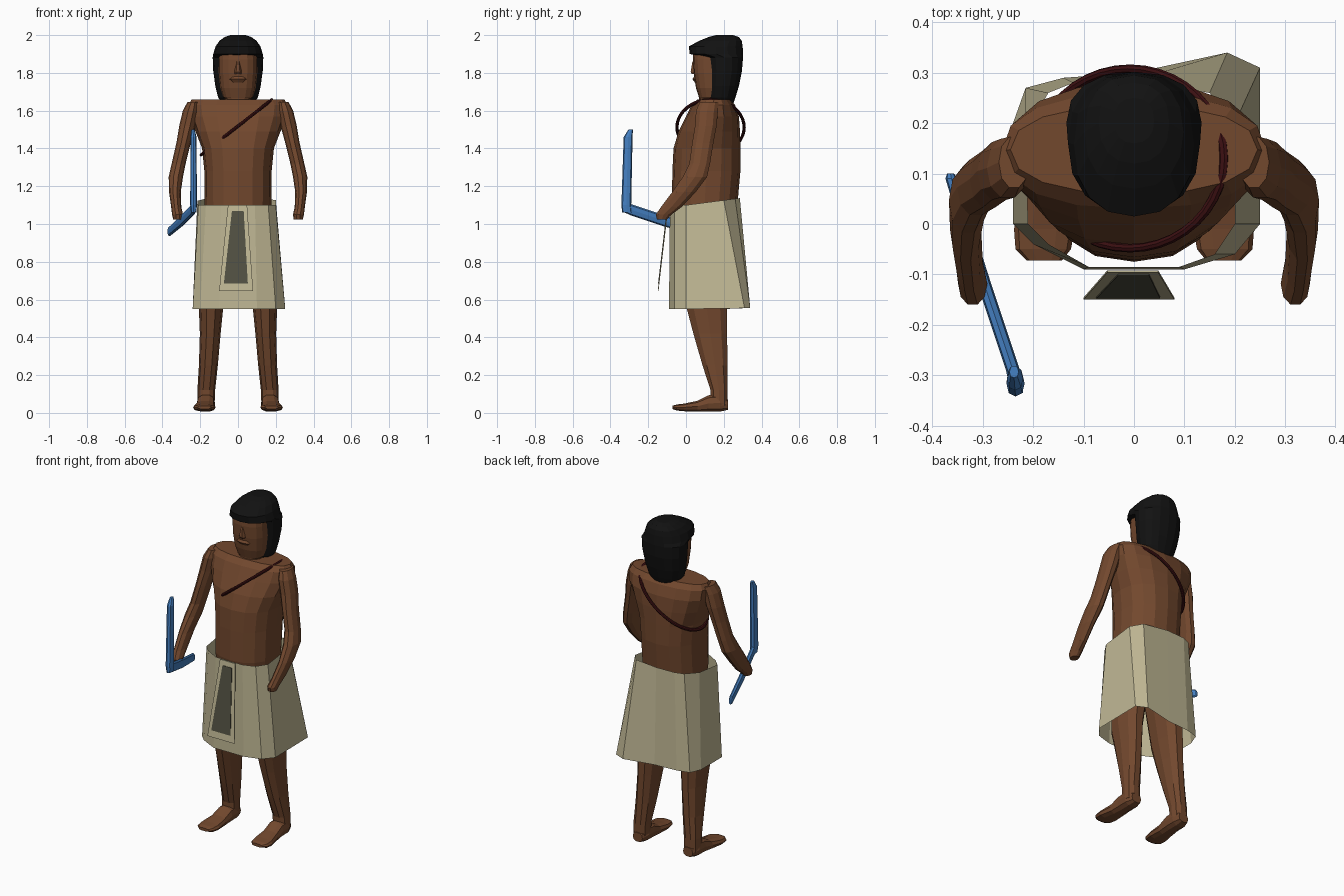
import bpy, bmesh, math

def material(name, rgb):
    m = bpy.data.materials.new(name)
    m.diffuse_color = (*rgb, 1)
    return m

SKIN = material("brown skin", (0.17, 0.065, 0.027))
LINEN = material("pale linen", (0.53, 0.48, 0.30))
DARK = material("dark apron cloth", (0.085, 0.083, 0.055))
HAIR = material("black hair", (0.006, 0.006, 0.006))
BLUE = material("blue metal", (0.06, 0.22, 0.55))
STRAP = material("maroon strap", (0.045, 0.005, 0.006))

def loft(name, rings, mat, cap=True):
    """Skin a list of equal-length point rings."""
    bm = bmesh.new()
    vr = [[bm.verts.new(p) for p in r] for r in rings]
    n = len(vr[0])
    for a, b in zip(vr, vr[1:]):
        for i in range(n):
            j = (i + 1) % n
            bm.faces.new((a[i], a[j], b[j], b[i]))
    if cap:
        bm.faces.new(vr[0])
        bm.faces.new(vr[-1])
    bmesh.ops.recalc_face_normals(bm, faces=bm.faces)
    me = bpy.data.meshes.new(name)
    bm.to_mesh(me)
    bm.free()
    me.materials.append(mat)
    ob = bpy.data.objects.new(name, me)
    bpy.context.collection.objects.link(ob)
    return ob

def oval(n, power):
    """Unit superellipse points."""
    out = []
    for i in range(n):
        t = 2 * math.pi * i / n
        c, s = math.cos(t), math.sin(t)
        out.append((math.copysign(abs(c) ** (2 / power), c),
                    math.copysign(abs(s) ** (2 / power), s)))
    return out

def stack(rows, n=12, power=2.2):
    """Level rings from rows of (x, z, half width, y front, y back)."""
    return [[(x + w * u, (f + b) / 2 + (b - f) / 2 * v, z) for u, v in oval(n, power)]
            for x, z, w, f, b in rows]

def along_y(rows, n=10, power=2.6):
    """Upright rings from rows of (x, y, half width, z low, z high)."""
    return [[(x + w * u, y, (lo + hi) / 2 + (hi - lo) / 2 * v) for u, v in oval(n, power)]
            for x, y, w, lo, hi in rows]

def mirrored(rows, s):
    return [(s * r[0], *r[1:]) for r in rows]

# Torso
loft("torso", stack([
    (0, 0.95, .16, -.05, .24), (0, 1.10, .177, -.075, .272), (0, 1.28, .178, -.072, .288),
    (0, 1.40, .19, -.066, .288), (0, 1.49, .225, -.04, .286), (0, 1.57, .255, .0, .28),
    (0, 1.63, .262, .03, .26), (0, 1.66, .245, .06, .235)], 16, 2.3), SKIN)

# Head, neck and face
loft("head", stack([
    (0, 1.62, .075, .07, .23), (0, 1.665, .072, .07, .22), (0, 1.672, .08, .068, .22),
    (0, 1.72, .095, .053, .24), (0, 1.80, .103, .04, .25), (0, 1.87, .103, .036, .25),
    (0, 1.92, .10, .04, .25)], 16, 2.6), SKIN)
loft("nose", stack([(0, 1.86, .01, .032, .06), (0, 1.805, .02, .022, .06),
                    (0, 1.795, .018, .028, .06)], 6, 2), SKIN)
loft("lips", stack([(0, 1.78, .04, .042, .08), (0, 1.767, .05, .034, .08),
                    (0, 1.75, .035, .046, .08)], 8, 2), SKIN)

# Hair: long at the back and sides, with a fringe over the forehead
loft("hair", stack([
    (0, 1.635, .08, .13, .25), (0, 1.67, .105, .112, .262), (0, 1.73, .12, .108, .28),
    (0, 1.81, .131, .107, .296), (0, 1.882, .134, .10, .302), (0, 1.90, .131, .02, .302),
    (0, 1.94, .119, .015, .30), (0, 1.97, .098, .07, .295), (0, 1.99, .07, .12, .28),
    (0, 2.0, .04, .16, .25)], 16, 2.3), HAIR)

# Limbs, mirrored left and right
arm = [(.238, 1.645, .03, .07, .175), (.25, 1.60, .042, .05, .172), (.268, 1.52, .043, .045, .165),
       (.288, 1.43, .038, .03, .148), (.314, 1.32, .037, .015, .13), (.329, 1.25, .038, -.02, .115),
       (.334, 1.17, .031, -.075, .055), (.327, 1.09, .027, -.135, -.02),
       (.32, 1.05, .029, -.162, -.075), (.319, 1.025, .024, -.155, -.10)]
leg = [(.09, 1.05, .085, -.01, .24), (.12, .80, .08, -.02, .235), (.143, .55, .064, .0, .222),
       (.147, .42, .055, .035, .222), (.157, .25, .05, .085, .222), (.168, .12, .047, .128, .222),
       (.17, .04, .046, .13, .222)]
foot = [(.168, .222, .032, .015, .07), (.17, .18, .048, .005, .10), (.17, .12, .048, .005, .095),
        (.173, .06, .05, .005, .065), (.178, -.01, .06, .008, .05), (.18, -.05, .055, .012, .045),
        (.178, -.072, .035, .02, .038)]
for side, s in (("left", 1), ("right", -1)):
    loft(side + "_arm", stack(mirrored(arm, s), 10, 2.1), SKIN)
    loft(side + "_leg", stack(mirrored(leg, s), 10, 2.3), SKIN)
    loft(side + "_foot", along_y(mirrored(foot, s)), SKIN)

# Kilt: an open flared sheet with an uneven back
hem = [(-.1, -.09), (.1, -.09), (.2, -.06), (.25, 0), (.25, .31), (.185, .34),
       (0, .30), (-.14, .29), (-.215, .27), (-.24, .2), (-.24, 0), (-.2, -.04)]
waist = [(-.09, -.085), (.09, -.085), (.16, -.06), (.2, 0), (.2, .2), (.15, .26),
         (0, .285), (-.12, .28), (-.17, .26), (-.215, .18), (-.21, 0), (-.17, -.04)]
loft("kilt", [[(x, y, .55 + .04 * max(0, y - .2)) for x, y in hem],
              [(x, y, 1.10 + .13 * max(0, y)) for x, y in waist]], LINEN, cap=False)

# Apron plates hanging out from the waist
def apron(name, low, high, z0, z1, lift, mat):
    rings = []
    for d in (0, .004):
        rings.append([(x, -.092 - (1.1 - z) * .118 - lift - d, z) for x, z in
                      ((low[0], z0), (low[1], z0), (high[1], z1), (high[0], z1))])
    loft(name, rings, mat)

apron("apron_border", (-.10, .08), (-.053, .048), .645, 1.10, 0, LINEN)
apron("apron_panel", (-.075, .052), (-.032, .03), .685, 1.07, .003, DARK)

# Curved weapon: upright blade and slanting handle
loft("blade", stack([(-.235, 1.06, .014, -.338, -.285), (-.235, 1.10, .018, -.342, -.29),
                     (-.236, 1.46, .016, -.33, -.283), (-.238, 1.50, .009, -.305, -.281)], 8, 2.4), BLUE)
loft("handle", along_y([(-.232, -.335, .012, 1.065, 1.105), (-.24, -.29, .014, 1.045, 1.105),
                        (-.30, -.11, .014, .985, 1.045), (-.362, .09, .012, .935, .985),
                        (-.364, .10, .007, .94, .97)], 8, 2.4), BLUE)

# Shoulder strap: tilted oval ring
bpy.ops.mesh.primitive_torus_add(major_segments=40, minor_segments=8, major_radius=.178,
                                 minor_radius=.0085, location=(-.008, .13, 1.512),
                                 rotation=(0, -math.radians(38), 0))
strap = bpy.context.object
strap.name = "shoulder_strap"
strap.scale.x = 1.32
strap.data.materials.append(STRAP)
